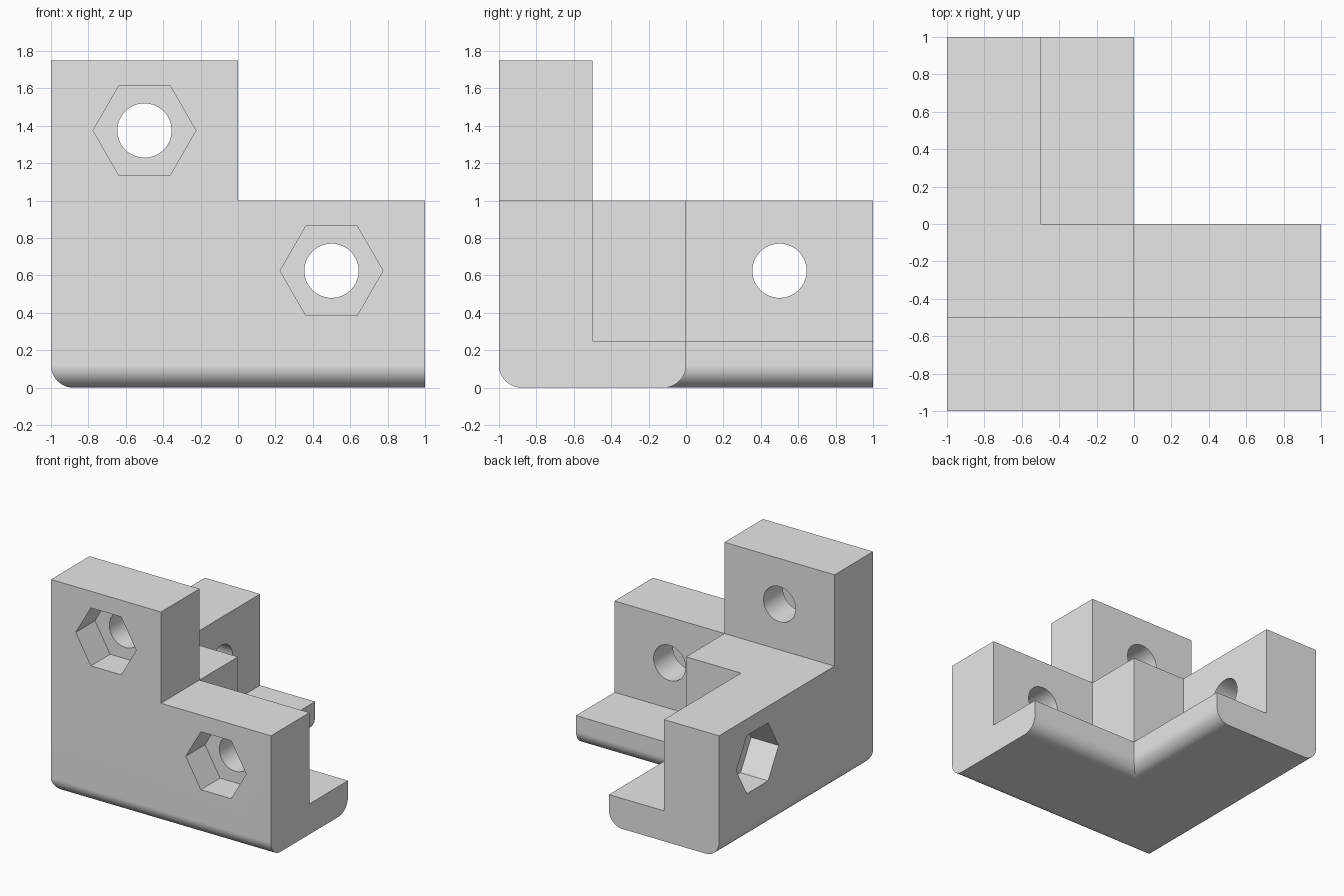
import bpy, bmesh, math
from mathutils import Matrix, Vector

cube = bpy.data.objects.get("Cube")
if cube:
    bpy.data.objects.remove(cube, do_unlink=True)

grey = bpy.data.materials.new("light_grey")
grey.use_nodes = True
colour = (0.8, 0.8, 0.8, 1)
grey.diffuse_color = colour
grey.node_tree.nodes["Principled BSDF"].inputs["Base Color"].default_value = colour


def add_object(name, bm):
    bmesh.ops.recalc_face_normals(bm, faces=bm.faces)
    mesh = bpy.data.meshes.new(name)
    bm.to_mesh(mesh)
    bm.free()
    mesh.materials.append(grey)
    obj = bpy.data.objects.new(name, mesh)
    bpy.context.collection.objects.link(obj)
    return obj


def box(name, low, high):
    bm = bmesh.new()
    low, high = Vector(low), Vector(high)
    size = Matrix.Diagonal((high - low).to_4d())
    bmesh.ops.create_cube(bm, size=1, matrix=Matrix.Translation((low + high) / 2) @ size)
    return add_object(name, bm)


def prism(name, sides, radius, depth, centre, turn):
    """Prism along y, or along x when turned a quarter."""
    bm = bmesh.new()
    place = Matrix.Translation(centre) @ Matrix.Rotation(turn, 4, "Z") @ Matrix.Rotation(math.pi / 2, 4, "X")
    # start at a corner on the horizontal axis so the hexagons lie flat
    ring = [bm.verts.new(place @ Vector((radius * math.cos(a), radius * math.sin(a), -depth)))
            for a in (2 * math.pi * i / sides for i in range(sides))]
    face = bm.faces.new(ring)
    shift = place.to_3x3() @ Vector((0, 0, 2 * depth))
    moved = bmesh.ops.extrude_face_region(bm, geom=[face])["geom"]
    bmesh.ops.translate(bm, vec=shift, verts=[v for v in moved if isinstance(v, bmesh.types.BMVert)])
    return add_object(name, bm)


def combine(target, tool, operation):
    mod = target.modifiers.new("combine", "BOOLEAN")
    mod.operation, mod.solver, mod.object = operation, "EXACT", tool
    bpy.context.view_layer.objects.active = target
    bpy.ops.object.modifier_apply(modifier=mod.name)
    bpy.data.objects.remove(tool, do_unlink=True)


# Angle section: outer wall, low inner ledge, rounded lower edges
R, STEPS = 0.12, 12
profile = [(0.5, 0.25), (0, 0.25), (0, 1), (-0.5, 1)]
for centre, start in ((-0.5 + R, math.pi), (0.5 - R, 1.5 * math.pi)):
    for i in range(STEPS + 1):
        a = start + i * math.pi / 2 / STEPS
        profile.append((centre + R * math.cos(a), R + R * math.sin(a)))

# Sweep the section round the mitred corner
bm = bmesh.new()
stations = (lambda o: (o - 0.5, 1), lambda o: (o - 0.5, o - 0.5), lambda o: (1, o - 0.5))
rings = [[bm.verts.new((*at(o), z)) for o, z in profile] for at in stations]
for first, second in zip(rings, rings[1:]):
    for i in range(len(profile)):
        j = (i + 1) % len(profile)
        bm.faces.new((first[i], first[j], second[j], second[i]))
bm.faces.new(rings[0])
bm.faces.new(rings[-1])
bracket = add_object("corner_bracket", bm)

# Inner corner block and raised front wall
combine(bracket, box("corner_block", (-0.6, -0.6, 0.2), (0, 0, 1)), "UNION")
combine(bracket, box("raised_wall", (-1, -1, 0.5), (0, -0.5, 1.75)), "UNION")

# Bolt holes with hexagonal nut pockets
for centre, turn in (((-0.5, -1, 1.375), 0), ((0.5, -1, 0.625), 0), ((-1, 0.5, 0.625), math.pi / 2)):
    combine(bracket, prism("bolt_hole", 64, 0.145, 0.7, centre, turn), "DIFFERENCE")
    combine(bracket, prism("nut_pocket", 6, 0.275, 0.25, centre, turn), "DIFFERENCE")

# Clean up flat faces and shade the curves smoothly
bm = bmesh.new()
bm.from_mesh(bracket.data)
bmesh.ops.remove_doubles(bm, verts=bm.verts, dist=0.0001)
bmesh.ops.dissolve_limit(bm, angle_limit=math.radians(1), verts=bm.verts, edges=bm.edges)
bm.to_mesh(bracket.data)
bm.free()
bpy.ops.object.select_all(action="DESELECT")
bracket.select_set(True)
bpy.context.view_layer.objects.active = bracket
bpy.ops.object.shade_smooth_by_angle(angle=math.radians(30))
weighted = bracket.modifiers.new("flat_faces", "WEIGHTED_NORMAL")
weighted.keep_sharp = True
